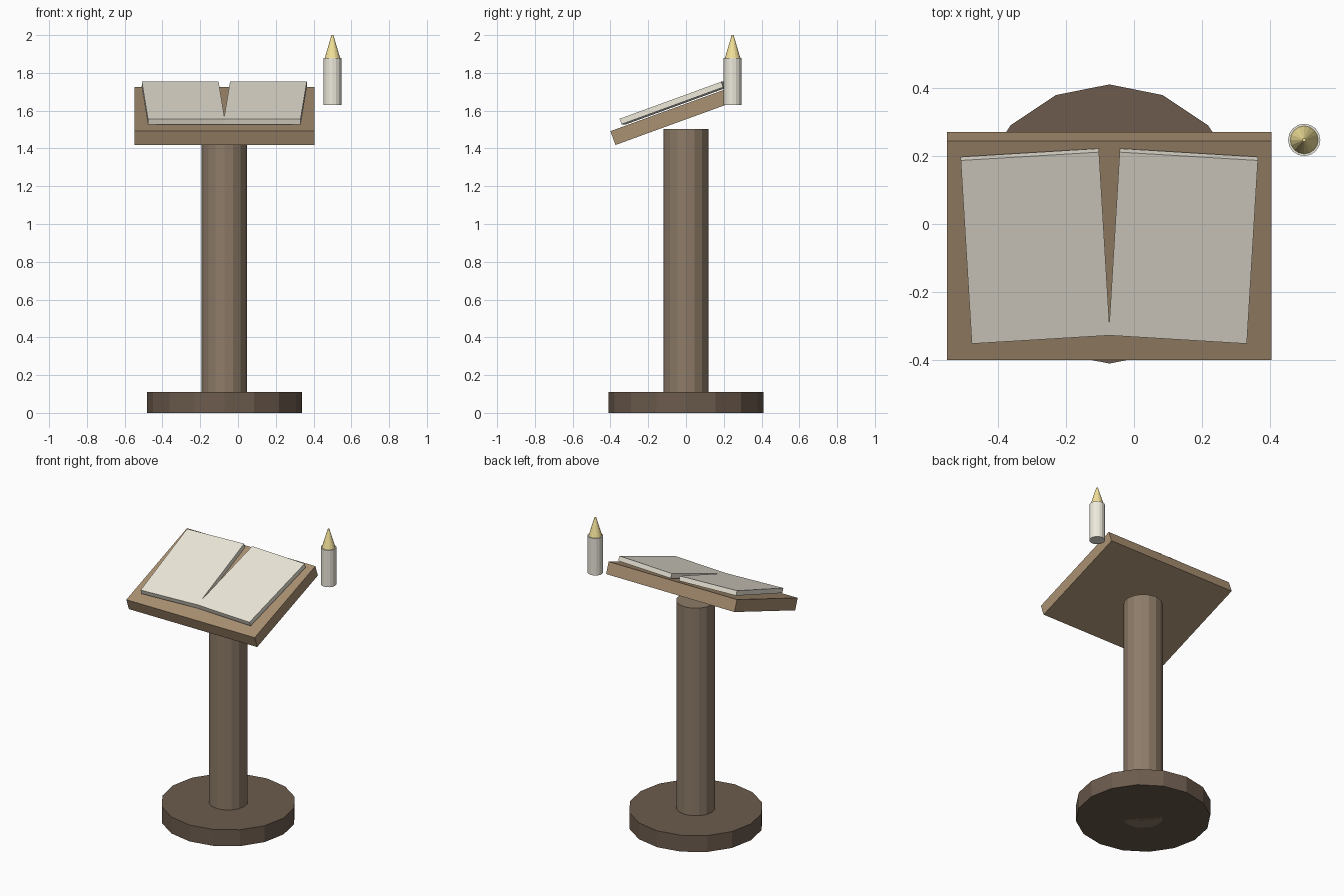
import bpy
from math import radians

if "Cube" in bpy.data.objects:
    bpy.data.objects.remove(bpy.data.objects["Cube"])

CX = -0.0725   # axis of the stand


def material(name, rgb):
    m = bpy.data.materials.new(name)
    m.diffuse_color = (*rgb, 1)
    m.use_nodes = True
    m.node_tree.nodes["Principled BSDF"].inputs["Base Color"].default_value = m.diffuse_color
    return m


oak = material("oak", (0.40, 0.28, 0.17))
walnut = material("walnut", (0.27, 0.20, 0.14))
dark_wood = material("dark_wood", (0.15, 0.105, 0.075))
paper = material("paper", (0.85, 0.81, 0.70))
wax = material("wax", (0.85, 0.82, 0.72))
flame_yellow = material("flame_yellow", (0.90, 0.76, 0.32))


def round_part(name, x, y, z0, z1, r0, r1, mat, sides=16):
    bpy.ops.mesh.primitive_cone_add(vertices=sides, radius1=r0, radius2=r1,
                                    depth=z1 - z0, location=(x, y, (z0 + z1) / 2))
    ob = bpy.context.object
    ob.name = name
    ob.data.materials.append(mat)
    return ob


def slab(name, size, loc, rot, mat):
    bpy.ops.mesh.primitive_cube_add(size=1, location=loc,
                                    rotation=[radians(a) for a in rot])
    ob = bpy.context.object
    ob.name = name
    ob.scale = size
    bpy.ops.object.transform_apply(location=False, rotation=False, scale=True)
    ob.data.materials.append(mat)
    return ob


# stand
round_part("base", CX, 0, 0, 0.11, 0.41, 0.41, dark_wood)
round_part("post", CX, 0, 0, 1.503, 0.12, 0.12, walnut)

# sloping desk board
slab("desk_board", (0.953, 0.685, 0.078), (CX, -0.065, 1.572), (20, 0, 0), oak)

# open book: two pages splayed apart at the back
for side, label in ((-1, "left"), (1, "right")):
    slab(label + "_page", (0.407, 0.574, 0.031),
         (CX + side * 0.2175, -0.065, 1.6405), (20, 0, -side * 3.45), paper)

# candle beside the desk
round_part("candle", 0.5, 0.247, 1.63, 1.878, 0.0475, 0.0475, wax)
round_part("flame", 0.5, 0.247, 1.878, 2.0, 0.041, 0.005, flame_yellow)
